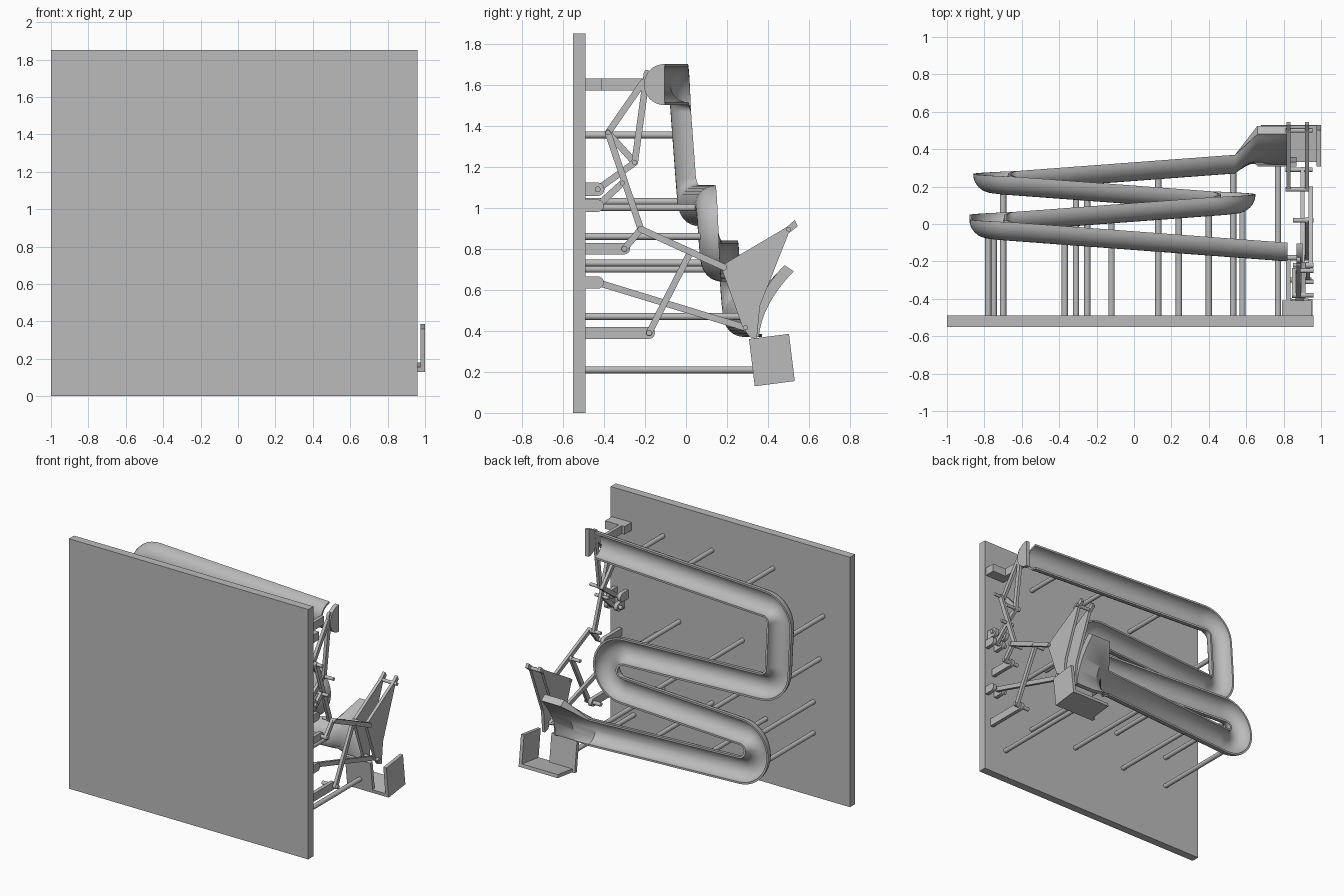
import bpy, bmesh, math
from mathutils import Vector

cube = bpy.data.objects.get("Cube")
if cube:
    bpy.data.objects.remove(cube, do_unlink=True)

grey = bpy.data.materials.new("plain grey")
grey.use_nodes = True
GREY = (0.5, 0.5, 0.5, 1)
grey.diffuse_color = GREY
grey.node_tree.nodes["Principled BSDF"].inputs["Base Color"].default_value = GREY


def finish(name, bm, smooth=False):
    bmesh.ops.recalc_face_normals(bm, faces=bm.faces)
    mesh = bpy.data.meshes.new(name)
    bm.to_mesh(mesh)
    bm.free()
    ob = bpy.data.objects.new(name, mesh)
    bpy.context.collection.objects.link(ob)
    mesh.materials.append(grey)
    if smooth:
        bpy.ops.object.select_all(action="DESELECT")
        ob.select_set(True)
        bpy.context.view_layer.objects.active = ob
        bpy.ops.object.shade_smooth_by_angle(angle=math.radians(40))
    return ob


def loft(name, rings, smooth=False):
    """Skin equal-length closed rings and cap both ends."""
    bm = bmesh.new()
    loops = [[bm.verts.new(p) for p in ring] for ring in rings]
    n = len(loops[0])
    for a, b in zip(loops, loops[1:]):
        for i in range(n):
            j = (i + 1) % n
            bm.faces.new((a[i], a[j], b[j], b[i]))
    bm.faces.new(loops[0])
    bm.faces.new(loops[-1])
    return finish(name, bm, smooth)


def plate(name, outline, x0, x1, smooth=False):
    """Extrude a (y, z) outline along x."""
    return loft(name, [[(x, y, z) for y, z in outline] for x in (x0, x1)], smooth)


def box(name, x0, x1, y0, y1, z0, z1):
    return plate(name, [(y0, z0), (y1, z0), (y1, z1), (y0, z1)], x0, x1)


def circle(c, r, n=16, start=0.0, sweep=2 * math.pi):
    return [(c[0] + r * math.cos(start + sweep * i / n),
             c[1] + r * math.sin(start + sweep * i / n)) for i in range(n)]


def bar(name, a, b, width, x, thick=0.022):
    """Round-ended link between two (y, z) pivots."""
    ang = math.atan2(b[1] - a[1], b[0] - a[0])
    r = width / 2
    half = math.pi * 9 / 8
    ends = circle(b, r, 9, ang - math.pi / 2, half) + circle(a, r, 9, ang + math.pi / 2, half)
    return plate(name, ends, x - thick / 2, x + thick / 2, True)


def pin(name, c, x0, x1, r=0.014):
    return plate(name, circle(c, r), x0, x1, True)


# Base board
box("base_board", -1, 0.96, -0.55, -0.49, 0, 1.85)

# Track centre line: filleted corners in (x, z)
corners = [Vector(p) for p in ((0.82, 1.6), (-0.78, 1.6), (-0.78, 1.01), (0.55, 1.01),
                               (0.55, 0.74), (-0.76, 0.74), (-0.76, 0.47), (0.54, 0.47))]
FILLET = 0.134
path = [corners[0]]
for before, c, after in zip(corners, corners[1:], corners[2:]):
    u, v = (before - c).normalized(), (after - c).normalized()
    hub = c + (u + v) * FILLET
    for i in range(11):
        t = i / 10 * math.pi / 2
        path.append(hub - v * FILLET * math.cos(t) - u * FILLET * math.sin(t))
path.append(corners[-1])

# Rim height climbs steadily along the path
length = [0.0]
for a, b in zip(path, path[1:]):
    length.append(length[-1] + (b - a).length)
height = [-0.1 + 0.47 * s / length[-1] for s in length]

# Half-pipe cross-sections
R_OUT, R_IN, ARC = 0.1, 0.086, 16
rings = []
for i, p in enumerate(path):
    t = (path[min(i + 1, len(path) - 1)] - path[max(i - 1, 0)]).normalized()
    side = Vector((-t.y, t.x))

    def arc(r):
        pts = []
        for k in range(ARC + 1):
            a = math.pi * k / ARC
            q = p + side * r * math.cos(a)
            pts.append((q.x, height[i] - r * math.sin(a), q.y))
        return pts
    rings.append(arc(R_OUT) + arc(R_IN)[::-1])


# Flared chute with a curved backboard
def bend(a, b, c):
    pts = []
    for k in range(ARC + 1):
        t = k / ARC
        pts.append([(1 - t) ** 2 * m + 2 * t * (1 - t) * n + t * t * o
                    for m, n, o in zip(a, b, c)])
    return pts


chute = bend((0.48, 0.72), (0.34, 0.58), (0.315, 0.37)) \
    + bend((0.525, 0.69), (0.37, 0.53), (0.355, 0.37))[::-1]
for x in (0.66, 0.82):
    rings.append([(x, y, z) for y, z in chute])
loft("marble_track", rings, True)

# Posts reach from the board to the underside of the track
posts = [(0.53, 1.6), (0.13, 1.6), (-0.37, 1.6), (-0.78, 1.355), (-0.75, 1.03),
         (0.4, 1.0), (-0.12, 1.0), (0.58, 0.86), (0.24, 0.73), (-0.25, 0.73),
         (-0.7, 0.7), (-0.7, 0.47), (-0.31, 0.47), (0.13, 0.47), (0.53, 0.47), (0.77, 0.21)]
for x, z in posts:
    if z < 0.3:
        top = 0.34
    else:
        # closest spot on the centre line gives the support height
        best = 9.0
        for i in range(len(path) - 1):
            d = path[i + 1] - path[i]
            f = max(0, min(1, (Vector((x, z)) - path[i]).dot(d) / d.length_squared))
            gap = (path[i] + d * f - Vector((x, z))).length
            if gap < best:
                best = gap
                top = height[i] + (height[i + 1] - height[i]) * f - 0.09
    loft("support_post", [[(px, y, pz) for px, pz in circle((x, z), 0.017)]
                          for y in (-0.5, top)], True)

# Catch tray: back, floor and end panel, slightly tilted
low, far = Vector((0.335, 0.13)), Vector((0.53, 0.155))
up, out = Vector((-0.028, 0.23)), (far - low).normalized() * 0.025
rise = up.normalized() * 0.025
plate("tray_end", [low, far, far + up, low + up], 0.975, 1.0)
plate("tray_floor", [low, far, far + rise, low + rise], 0.68, 0.98)
plate("tray_back", [low, low + out, low + out + up, low + up], 0.66, 0.87)

# Swinging scoop: two triangular cheeks with cross pins
cheek = [(0.175, 0.70), (0.185, 0.725), (0.49, 0.905), (0.53, 0.94), (0.545, 0.91),
         (0.5, 0.875), (0.36, 0.52), (0.345, 0.36), (0.31, 0.37), (0.275, 0.42)]
for x in (0.826, 0.925):
    plate("scoop_cheek", cheek, x - 0.011, x + 0.011)
for c in ((0.185, 0.71), (0.29, 0.415), (0.5, 0.895)):
    pin("scoop_pin", c, 0.81, 0.955, 0.012)

# Half-round cup at the end of the top run
plate("lift_cup", circle((-0.105, 1.6), 0.1, 21, math.pi / 2, math.pi * 21 / 20), 0.87, 0.90, True)

# Top bracket with its arm
box("top_bracket_base", 0.79, 0.95, -0.495, -0.41, 1.57, 1.63)
box("top_bracket_arm", 0.813, 0.838, -0.42, -0.19, 1.57, 1.63)

# Pivot brackets fixed to the board
brackets = [((-0.43, 1.09), 0.065, (0.83, 0.92)), ((-0.43, 1.01), 0.06, (0.86, 0.94)),
            ((-0.3, 0.80), 0.055, (0.88,)), ((-0.43, 0.635), 0.06, (0.86, 0.94)),
            ((-0.18, 0.39), 0.058, (0.895,))]
for c, w, xs in brackets:
    for x in xs:
        bar("pivot_bracket", (-0.5, c[1]), c, w, x, 0.028)
    pin("pivot_pin", c, 0.82, 0.95)

# Linkage joints as (y, z)
elbow, knee, crown = (-0.38, 1.365), (-0.25, 1.22), (-0.19, 1.655)
mid, hub, shoulder = (-0.31, 1.12), (-0.22, 0.895), (0.02, 0.78)
wrist, heel = (0.185, 0.71), (0.29, 0.415)
links = [(elbow, (-0.21, 1.61), 0.88), (elbow, knee, 0.855), (crown, knee, 0.88),
         (knee, brackets[0][0], 0.875), (elbow, hub, 0.905), (mid, brackets[1][0], 0.9),
         (hub, brackets[2][0], 0.93), (hub, wrist, 0.945), (shoulder, brackets[4][0], 0.925),
         (brackets[3][0], heel, 0.9)]
for a, b, x in links:
    bar("link_arm", a, b, 0.032, x)
for c in (elbow, knee, mid, hub, shoulder):
    pin("link_pin", c, 0.85, 0.96, 0.012)
